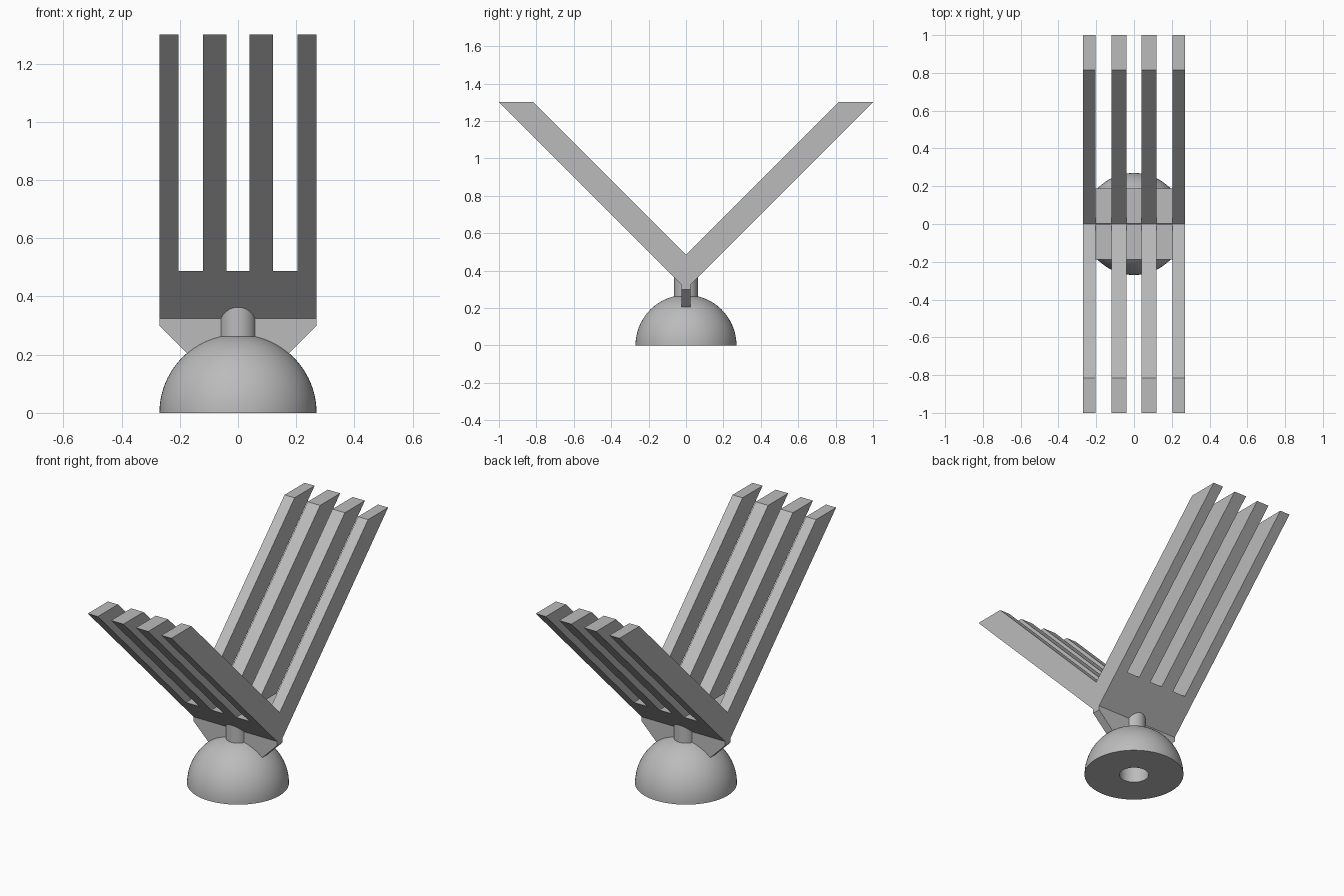
import bpy, bmesh, math
from mathutils import Matrix, Vector

if "Cube" in bpy.data.objects:
    bpy.data.objects.remove(bpy.data.objects["Cube"])

GREY = (0.5, 0.5, 0.5, 1)
mat = bpy.data.materials.new("plain grey")
mat.use_nodes = True
mat.diffuse_color = GREY
mat.node_tree.nodes["Principled BSDF"].inputs["Base Color"].default_value = GREY


def finish(name, bm):
    bmesh.ops.recalc_face_normals(bm, faces=bm.faces)
    mesh = bpy.data.meshes.new(name)
    bm.to_mesh(mesh)
    bm.free()
    mesh.materials.append(mat)
    ob = bpy.data.objects.new(name, mesh)
    bpy.context.collection.objects.link(ob)
    return ob


def smooth(ob):
    bpy.ops.object.select_all(action="DESELECT")
    ob.select_set(True)
    bpy.context.view_layer.objects.active = ob
    bpy.ops.object.shade_smooth_by_angle(angle=math.radians(35))


def prism(name, points, depth):
    """Extrude a flat outline along a vector, centred on its plane."""
    bm = bmesh.new()
    depth = Vector(depth)
    face = bm.faces.new([bm.verts.new(Vector(p) - depth / 2) for p in points])
    new = bmesh.ops.extrude_face_region(bm, geom=[face])["geom"]
    verts = [v for v in new if isinstance(v, bmesh.types.BMVert)]
    bmesh.ops.translate(bm, vec=depth, verts=verts)
    return finish(name, bm)


R = 0.27            # half width of the rack and radius of the base
TOP = 1.3
FLOOR = 0.488       # bottom of the slots

# V-shaped rack, extruded across its width
half = [(0.025, 0.325), (1.0, TOP), (0.815, TOP)]
outline = half + [(0, 0.485)] + [(-y, z) for y, z in reversed(half)]
rack = prism("forked_rack", [(0, y, z) for y, z in outline], (2 * R, 0, 0))

# Three slots leave four prongs on each arm
bm = bmesh.new()
for x, width in ((-0.1625, 0.085), (0, 0.08), (0.1625, 0.085)):
    height = TOP + 0.1 - FLOOR
    place = Matrix.Translation((x, 0, FLOOR + height / 2))
    bmesh.ops.create_cube(bm, size=1, matrix=place @ Matrix.Diagonal((width, 3, height, 1)))
cutter = finish("slot_cutter", bm)
cutter.hide_render = True
mod = rack.modifiers.new("slots", "BOOLEAN")
mod.operation = "DIFFERENCE"
mod.solver = "EXACT"
mod.object = cutter
bpy.context.view_layer.objects.active = rack
bpy.ops.object.modifier_apply(modifier=mod.name)
bpy.data.objects.remove(cutter)

# Thin web with chamfered ends under the rack
side = [(0.17, 0.2), (R, 0.3), (R, 0.325)]
web = side + [(-x, z) for x, z in reversed(side)]
prism("support_web", [(x, 0, z) for x, z in web], (0, 0.05, 0))

# Domed base with a round socket in its underside
bm = bmesh.new()
HOLE, DEPTH, STEPS = 0.08, 0.19, 24
profile = [(0, DEPTH), (HOLE, DEPTH), (HOLE, 0)]
for i in range(STEPS + 1):
    a = math.pi / 2 * i / STEPS
    profile.append((R * math.cos(a), R * math.sin(a)))
verts = [bm.verts.new((r, 0, z)) for r, z in profile]
edges = [bm.edges.new(pair) for pair in zip(verts, verts[1:])]
bmesh.ops.spin(bm, geom=verts + edges, cent=(0, 0, 0), axis=(0, 0, 1),
               angle=math.tau, steps=64, use_duplicate=False)
bmesh.ops.remove_doubles(bm, verts=bm.verts, dist=0.0001)
smooth(finish("domed_base", bm))

# Round neck joining base and rack
bm = bmesh.new()
bmesh.ops.create_cone(bm, cap_ends=True, segments=48, radius1=0.063, radius2=0.063,
                      depth=0.15, matrix=Matrix.Translation((0, 0, 0.295)))
smooth(finish("neck", bm))
